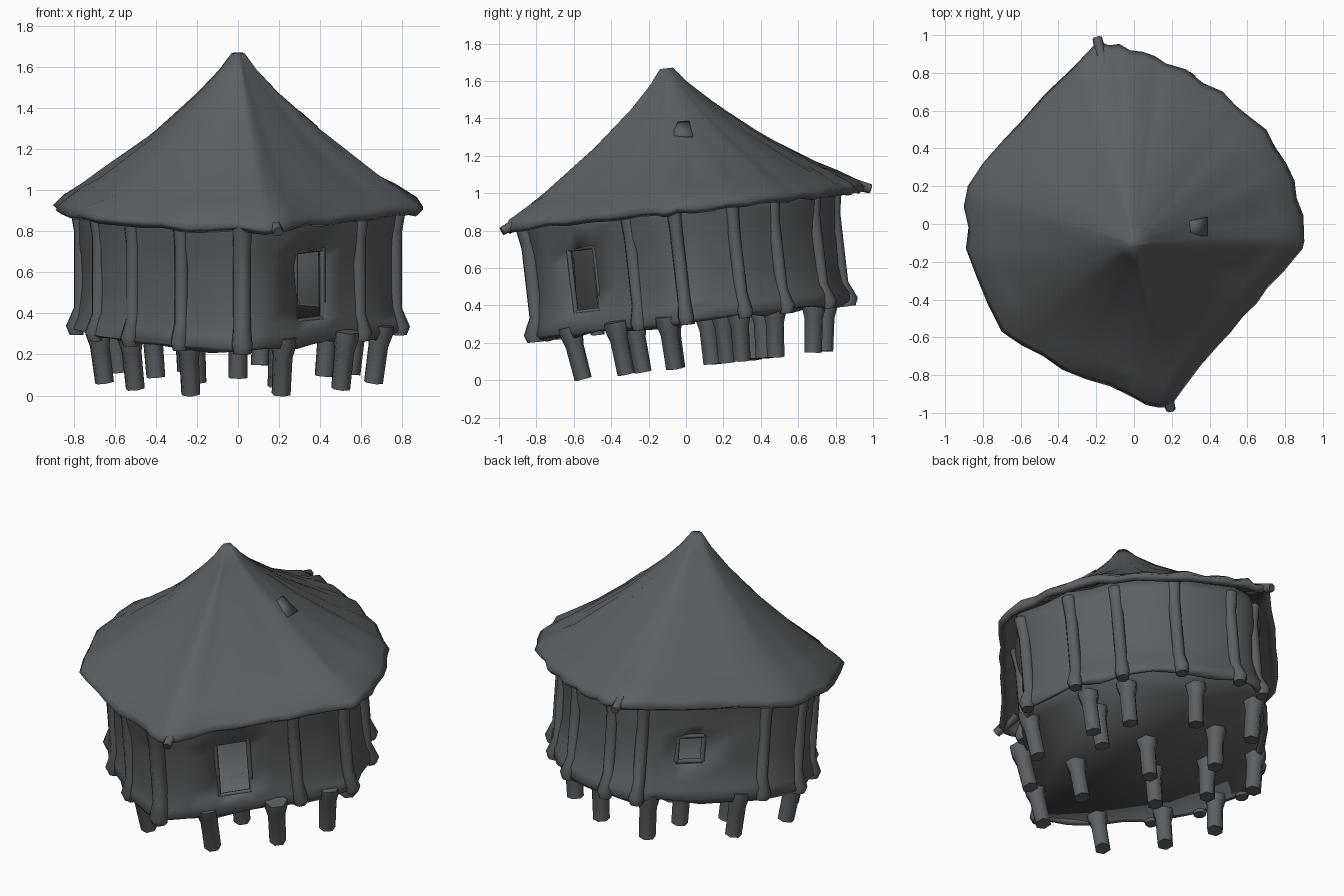
import bpy, math, random
from mathutils import Vector

if "Cube" in bpy.data.objects:
    bpy.data.objects.remove(bpy.data.objects["Cube"])

random.seed(4)
TILT = 0.115   # the whole hut leans, back side raised

slate = bpy.data.materials.new("slate grey")
slate.diffuse_color = (0.105, 0.116, 0.123, 1)
slate.use_nodes = True
slate.node_tree.nodes["Principled BSDF"].inputs["Base Color"].default_value = slate.diffuse_color


def place(x, y, z, ref):
    """Tilt a point; ref is the height at which y is left unchanged."""
    return Vector((x, y - TILT * (z - ref), z + TILT * y))


def make(name, verts, faces, angle=40, thick=0):
    me = bpy.data.meshes.new(name)
    me.from_pydata([tuple(v) for v in verts], [], faces)
    me.materials.append(slate)
    ob = bpy.data.objects.new(name, me)
    bpy.context.collection.objects.link(ob)
    if thick:
        m = ob.modifiers.new("thickness", 'SOLIDIFY')
        m.thickness = thick
        m.offset = -1
    bpy.ops.object.select_all(action='DESELECT')
    ob.select_set(True)
    bpy.context.view_layer.objects.active = ob
    bpy.ops.object.shade_smooth_by_angle(angle=math.radians(angle))
    return ob


def subdivide(pts, n, lo, hi):
    """Split each edge of a closed outline and push the new points in or out."""
    out = []
    for i, p in enumerate(pts):
        q = pts[(i + 1) % len(pts)]
        out.append(p)
        for k in range(1, n):
            t = k / n
            s = 1 + random.uniform(lo, hi)
            out.append(((p[0] + (q[0] - p[0]) * t) * s, (p[1] + (q[1] - p[1]) * t) * s))
    return out


def pole(name, stations, sides=6):
    """Rough log through (point, radius) stations."""
    verts, faces = [], []
    a = (stations[-1][0] - stations[0][0]).normalized()
    u = a.cross(Vector((0.3, 1, 0.2))).normalized()
    w = a.cross(u)
    for p, r in stations:
        for k in range(sides):
            t = 2 * math.pi * k / sides
            verts.append(p + r * (u * math.cos(t) + w * math.sin(t)))
    for j in range(len(stations) - 1):
        for k in range(sides):
            k2 = (k + 1) % sides
            faces.append((j * sides + k, j * sides + k2, (j + 1) * sides + k2, (j + 1) * sides + k))
    faces.append(tuple(range(sides))[::-1])
    faces.append(tuple(range(len(verts) - sides, len(verts))))
    return make(name, verts, faces, 65)


# roof: ragged outline shrunk up to a blunt tip, creased along the front-back ridge
roof_pts = [(0.19, -0.97), (0.44, -0.65), (0.65, -0.42), (0.86, -0.17), (0.90, -0.05), (0.85, 0.23),
            (0.70, 0.50), (0.47, 0.70), (0.17, 0.85), (-0.02, 0.92), (-0.19, 0.97), (-0.60, 0.54),
            (-0.88, 0.20), (-0.89, -0.13), (-0.70, -0.57), (-0.38, -0.77), (0.0, -0.92)]
ring = subdivide(roof_pts, 3, -0.015, 0.025)
N = len(ring)
profile = [(1.0, 0.92), (0.97, 0.955), (0.85, 1.02), (0.75, 1.08), (0.45, 1.285),
           (0.22, 1.475), (0.10, 1.59), (0.035, 1.67)]
verts, faces = [], []
for s, z in profile:
    for x, y in ring:
        dz = random.uniform(-0.012, 0.012) if s > 0.3 else 0
        verts.append(place(x * s, y * s - 0.02 * (1 - s), z + dz, 0.92))
for j in range(len(profile) - 1):
    for i in range(N):
        k = (i + 1) % N
        faces.append((j * N + i, j * N + k, (j + 1) * N + k, (j + 1) * N + i))
faces.append(tuple(range(len(verts) - N, len(verts))))
make("roof", verts, faces, 60, 0.04)

# ridge pole ends poking out at the front and back corners
for name, s in (("front", 1), ("back", -1)):
    pole(name + "_ridge_end", [(place(0.16 * s, -0.84 * s, 0.97, 0.92), 0.035),
                               (place(0.195 * s, -0.985 * s, 0.91, 0.92), 0.026)])

# loose thatch flap on the right slope
make("thatch_flap", [place(x, y, z, 0.92) for x, y, z in
                     ((0.39, -0.02, 1.31), (0.39, 0.08, 1.30), (0.30, 0.07, 1.38), (0.30, -0.01, 1.38))],
     [(0, 1, 2, 3)], 30, 0.03)

# walls: folded panels with a door hole (front right) and a window hole (back left)
wall_pts = [(0.02, -0.83), (0.285, -0.62), (0.42, -0.48), (0.60, -0.28), (0.78, -0.03), (0.69, 0.28),
            (0.53, 0.50), (0.28, 0.72), (-0.05, 0.83), (-0.24, 0.80), (-0.39, 0.65), (-0.49, 0.53),
            (-0.70, 0.22), (-0.78, -0.02), (-0.69, -0.28), (-0.52, -0.50), (-0.28, -0.69)]
DOOR, WINDOW = 1, 10
ring = subdivide(wall_pts, 2, -0.035, 0.01)
N = len(ring)
rows = [(0.305, 1.01), (0.33, 1.035), (0.38, 1.025), (0.43, 1.0), (0.55, 0.99),
        (0.70, 0.99), (0.77, 1.0), (0.88, 1.02), (0.95, 1.03)]
verts, faces = [], []
for z, s in rows:
    for x, y in ring:
        f = s + random.uniform(-0.012, 0.012)
        dz = random.uniform(-0.015, 0.02) if z < 0.32 else 0
        verts.append(place(x * f, y * f, z + dz, 0.6))
for j in range(len(rows) - 1):
    for i in range(N):
        if (i // 2 == DOOR and 3 <= j < 6) or (i // 2 == WINDOW and j == 4):
            continue
        k = (i + 1) % N
        faces.append((j * N + i, j * N + k, (j + 1) * N + k, (j + 1) * N + i))
make("walls", verts, faces, 60, 0.035)

# floor slab
make("floor", [place(x, y, 0.36, 0.6) for x, y in ring], [tuple(range(N))], 30, 0.04)

# upright logs half sunk in the wall folds, with swollen feet
for n, (x, y) in enumerate(wall_pts):
    if n in (DOOR, DOOR + 1, WINDOW, WINDOW + 1):
        continue
    r = 0.045 if n == 0 else 0.036
    pole(f"wall_log_{n}", [(place(x * 1.01, y * 1.01, 0.30, 0.6), r),
                           (place(x * 1.02, y * 1.02, 0.34, 0.6), r + 0.008),
                           (place(x * 0.98, y * 0.98, 0.43, 0.6), r), (place(x * 0.98, y * 0.98, 0.80, 0.6), r),
                           (place(x * 1.0, y * 1.0, 0.92, 0.6), r + 0.005)], 8)

# slim frames around the two openings
for name, seg, z0, z1 in (("door", DOOR, 0.43, 0.77), ("window", WINDOW, 0.55, 0.70)):
    a, b = wall_pts[seg], wall_pts[seg + 1]
    for part, p, q in (("left", (*a, z0), (*a, z1)), ("right", (*b, z0), (*b, z1)),
                       ("sill", (*a, z0), (*b, z0)), ("lintel", (*a, z1), (*b, z1))):
        pole(f"{name}_frame_{part}", [(place(p[0] * 0.98, p[1] * 0.98, p[2], 0.6), 0.014),
                                      (place(q[0] * 0.98, q[1] * 0.98, q[2], 0.6), 0.014)])

# stilts: leaning posts flared where they meet the floor, front ones lean most
stilts = [(-0.23, -0.55), (0.21, -0.55), (-0.50, -0.32), (0.50, -0.32), (-0.65, -0.06), (0.66, -0.06),
          (0.0, 0.14), (-0.40, 0.17), (0.42, 0.22), (-0.58, 0.36), (0.55, 0.30),
          (0.43, 0.48), (-0.25, 0.42), (-0.25, 0.74), (0.11, 0.68), (0.19, -0.23), (-0.20, -0.05)]
for n, (x, y) in enumerate(stilts):
    def at(z):
        p = place(x * (1 + 0.2 * (z - 0.07)), y, z, 0.07)
        p.y -= (0.02 - 0.22 * y) * (z - 0.07)
        return p
    pole(f"stilt_{n}", [(at(0.070), 0.048), (at(0.25), 0.050), (at(0.31), 0.065), (at(0.35), 0.065)])
